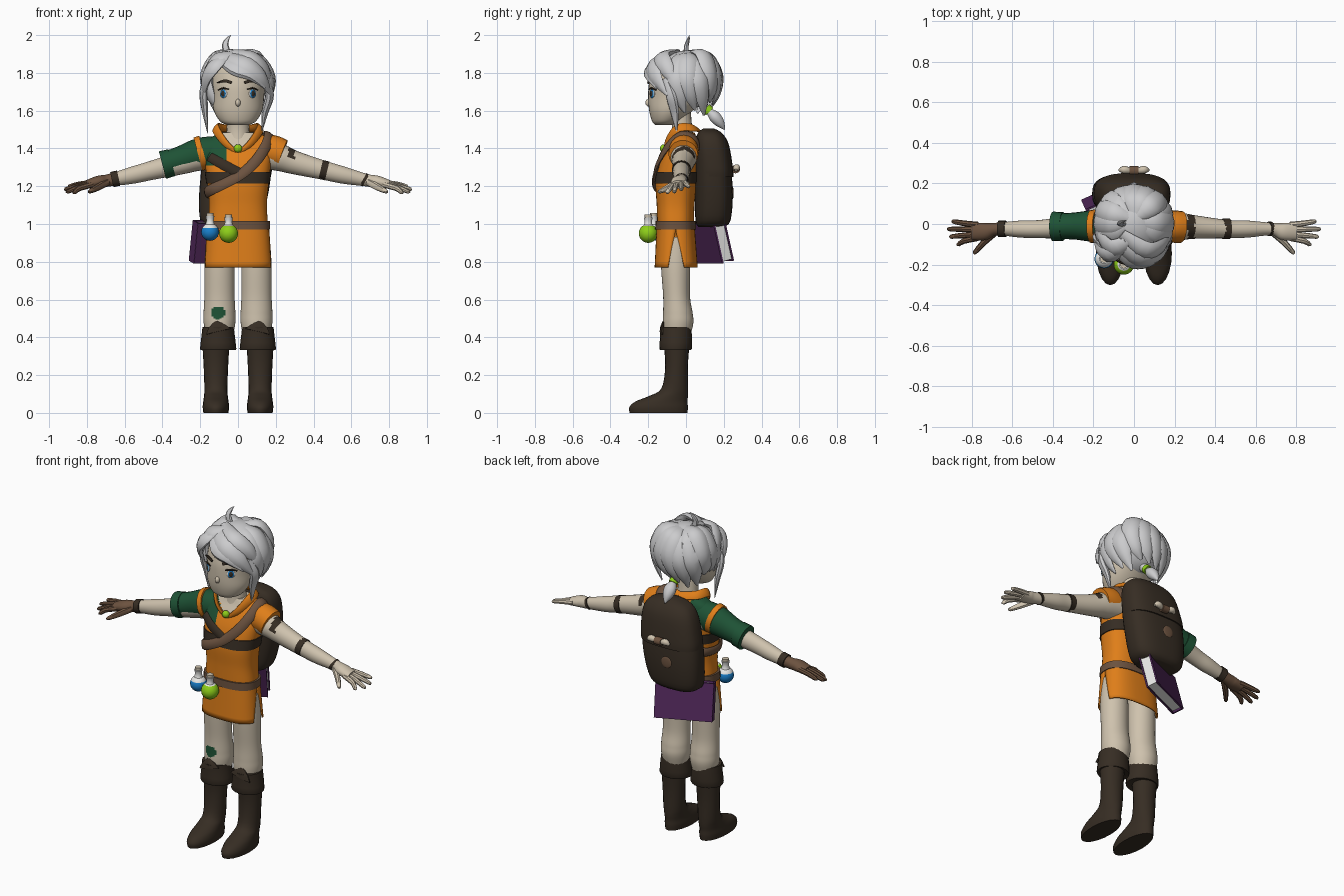
import bpy, bmesh, math, random
from mathutils import Vector as V, Euler
random.seed(4)

COL = dict(skin=(.62, .54, .42), silver=(.6, .6, .61), orange=(.74, .21, .01), green=(.013, .085, .036),
           dark_brown=(.037, .026, .017), brown=(.15, .085, .05), purple=(.08, .021, .1),
           lime=(.27, .62, .01), blue=(.01, .22, .62), white=(.8, .8, .78))
M = {}
for k, c in COL.items():
    M[k] = bpy.data.materials.new(k)
    M[k].diffuse_color = (*c, 1)


def finish(name, bm, mats, rule=None):
    """Turn a bmesh into an object; rule(face centre) picks the material slot."""
    bmesh.ops.recalc_face_normals(bm, faces=bm.faces)
    me = bpy.data.meshes.new(name)
    for f in bm.faces:
        if rule:
            f.material_index = rule(f.calc_center_median())
    bm.to_mesh(me)
    bm.free()
    for m in mats.split():
        me.materials.append(M[m])
    ob = bpy.data.objects.new(name, me)
    bpy.context.collection.objects.link(ob)
    return ob


def sup(a, p):
    c, s = math.cos(a), math.sin(a)
    return math.copysign(abs(c) ** (2 / p), c), math.copysign(abs(s) ** (2 / p), s)


def spline(pts, sub):
    P = [pts[0]] + list(pts) + [pts[-1]]
    out = []
    for i in range(1, len(P) - 2):
        for j in range(sub):
            t = j / sub
            out.append([.5 * (2 * b + (c - a) * t + (2 * a - 5 * b + 4 * c - d) * t * t + (3 * b - a - 3 * c + d) * t ** 3)
                        for a, b, c, d in zip(*P[i - 1:i + 3])])
    return out + [list(pts[-1])]


def loft(name, pts, mats, ref=(1, 0, 0), n=16, sub=4, power=2, flat=False, center=None, rule=None):
    """Skin elliptical rings (x, y, z, half-size along ref, half-size across) along a smooth path."""
    R = spline(pts, sub)
    bm = bmesh.new()
    rings = []
    for i, r in enumerate(R):
        p = V(r[:3])
        t = V((0, 0, 1)) if flat else (V(R[min(i + 1, len(R) - 1)][:3]) - V(R[max(i - 1, 0)][:3])).normalized()
        u = p - V(center) if center else V(ref)
        u = (u - t * u.dot(t)).normalized()
        v = t.cross(u)
        ring = []
        for k in range(n):
            c, s = sup(math.tau * k / n, power)
            ring.append(bm.verts.new(p + u * c * max(r[3], .001) + v * s * max(r[4], .001)))
        rings.append(ring)
    for a, b in zip(rings, rings[1:]):
        for k in range(n):
            bm.faces.new((a[k], a[(k + 1) % n], b[(k + 1) % n], b[k]))
    bm.faces.new(rings[0])
    bm.faces.new(rings[-1])
    return finish(name, bm, mats, rule)


def column(name, rows, mats, x=0, lean=0, **kw):
    """Vertical body from (z, y centre, x half, y half) rows; lean shifts x with height."""
    return loft(name, [(x + lean * (r[0] - 1), r[1], r[0], r[2], r[3]) for r in rows], mats, flat=True, **kw)


def ball(name, loc, size, mats, rot=0, rule=None):
    bm = bmesh.new()
    bmesh.ops.create_uvsphere(bm, u_segments=24, v_segments=14, radius=1)
    for v in bm.verts:
        v.co = V((v.co.x * size[0], v.co.y * size[1], v.co.z * size[2]))
    ob = finish(name, bm, mats, rule)
    ob.location, ob.rotation_euler = loc, (0, 0, rot)
    return ob


def box(name, loc, size, mat, rot):
    bm = bmesh.new()
    bmesh.ops.create_cube(bm, size=1)
    bmesh.ops.scale(bm, vec=size, verts=bm.verts)
    ob = finish(name, bm, mat)
    ob.location, ob.rotation_euler = loc, rot


# legs, boots, arms and hands, once per side
for s, side in ((-1, "right"), (1, "left")):
    column(side + "_leg", [(.38, -.05, .065, .065), (.47, -.042, .083, .08), (.53, -.043, .084, .078), (.62, -.05, .08, .071),
                           (.78, -.055, .08, .077), (.93, -.055, .07, .075)], "skin green", s * .098, n=48, sub=10,
           rule=lambda c: int(c.y < -.06 and ((c.x + .105) / .038) ** 2 + ((c.z - .53) / .034) ** 2 < 1))
    column(side + "_boot", [(0, -.145, .066, .153), (.03, -.145, .07, .155), (.06, -.13, .067, .138), (.09, -.092, .063, .102),
                            (.13, -.06, .061, .07), (.25, -.05, .065, .06), (.38, -.05, .073, .07)], "dark_brown", s * .117, n=20)
    column(side + "_boot_cuff", [(.335, -.055, .09, .078), (.34, -.055, .096, .086), (.41, -.053, .088, .084), (.455, -.055, .083, .083)],
           "dark_brown", s * .105, n=20, sub=2)
    # raised front point of the cuff
    loft(side + "_boot_cuff_point", [(s * .105, -.128, .43, .012, .07), (s * .112, -.124, .46, .01, .045), (s * .116, -.12, .485, .004, .008)],
         "dark_brown", ref=(0, 1, 0), n=10, sub=2)
    hand = "skin" if s > 0 else "brown"
    loft(side + "_arm", [(s * x, y, z, w, h) for x, y, z, w, h in (
        (.13, -.01, 1.37, .075, .075), (.22, -.012, 1.352, .07, .072), (.3, -.015, 1.325, .058, .062), (.46, -.025, 1.283, .045, .05),
        (.56, -.025, 1.258, .042, .045), (.68, -.025, 1.232, .031, .033), (.74, -.037, 1.223, .043, .032), (.8, -.037, 1.21, .042, .022))],
         "skin brown dark_brown", ref=(0, 1, 0), n=24, sub=8,
         rule=lambda c: 1 if c.x < -.655 else 2 if .265 < c.x < .3 and c.z > 1.35 else 0)
    for i, (y0, y1, x1, z1) in enumerate(((-.005, .012, .9, 1.2), (-.027, -.025, .92, 1.185), (-.05, -.062, .91, 1.172), (-.068, -.1, .875, 1.168))):
        loft(f"{side}_finger_{i}", [(s * .77, y0, 1.218 - i * .003, .016, .016), (s * .84, (y0 + y1) / 2, 1.21 - i * .007, .014, .015),
                                    (s * (x1 - .01), y1, z1, .011, .011), (s * x1, y1, z1, .004, .004)], hand, ref=(0, 1, 0), n=8, sub=2)
    loft(side + "_thumb", [(s * .69, -.045, 1.222, .02, .018), (s * .74, -.09, 1.195, .019, .016), (s * .785, -.14, 1.172, .011, .011),
                           (s * .79, -.146, 1.17, .003, .003)], hand, ref=(0, 0, 1), n=8, sub=2)

# bands round the bare arm and the wrist of the glove
for i, (x, z, r, w, m) in enumerate(((.455, 1.285, .051, .017, "dark_brown"), (.67, 1.234, .036, .007, "dark_brown"), (-.65, 1.239, .041, .018, "dark_brown"))):
    loft(f"arm_band_{i}", [(x - w, -.024, z + (.004 if x > 0 else -.004), r, r), (x + w, -.024, z - (.004 if x > 0 else -.004), r, r)], m, ref=(0, 1, 0), sub=1)

# sleeves
loft("green_sleeve", [(-.11, -.012, 1.38, .075, .085), (-.2, -.01, 1.37, .078, .086), (-.3, -.01, 1.34, .066, .073), (-.39, -.012, 1.315, .064, .066)],
     "green", ref=(0, 1, 0), n=20)
loft("green_sleeve_cuff", [(-.35, -.012, 1.325, .071, .073), (-.40, -.012, 1.312, .073, .075)], "green", ref=(0, 1, 0), n=20, sub=1)
loft("right_shoulder_edge", [(-.182, -.012, 1.378, .083, .093), (-.212, -.012, 1.37, .082, .09)], "orange", ref=(0, 1, 0), n=20, sub=1)
loft("left_cap_sleeve", [(.11, -.012, 1.385, .075, .085), (.18, -.012, 1.385, .08, .086), (.235, -.015, 1.368, .078, .08)], "orange", ref=(.0, 1, 0), n=20)


# tunic body: skin in the neckline, green undershirt on one shoulder
def tunic_rule(c):
    if c.y < 0 and c.z > 1.385 and abs(c.x) < (c.z - 1.37) * .95:
        return 1
    return 2 if c.x < -.065 and c.z > 1.31 else 0


column("tunic", [(.93, -.055, .155, .093), (1.0, -.055, .158, .097), (1.1, -.055, .153, .1), (1.22, -.053, .163, .108), (1.32, -.04, .175, .1),
                 (1.4, -.02, .182, .085), (1.45, -.01, .155, .068), (1.485, -.01, .09, .055)], "orange skin green", n=72, sub=8, power=2.5, rule=tunic_rule)

# tunic skirt: front and back panels with side slits
for s, side in ((-1, "front"), (1, "back")):
    bm = bmesh.new()
    rows = []
    for i in range(9):
        t = i / 8
        gap = math.radians(17) * max(0, (t - .2) / .8)
        row = []
        for k in range(25):
            c, sn = sup(gap + (math.pi - 2 * gap) * k / 24, 2.6)
            row.append(bm.verts.new(((.163 + .018 * t) * c, -.055 + .003 * t + s * (.1 + .014 * t) * sn, 1.0 - .23 * t)))
        rows.append(row)
    for a, b in zip(rows, rows[1:]):
        for k in range(24):
            bm.faces.new((a[k], a[k + 1], b[k + 1], b[k]))
    ob = finish(side + "_skirt_panel", bm, "orange")
    ob.modifiers.new("thick", "SOLIDIFY").thickness = .008

# collar, belt and straps
for s, side in ((-1, "right"), (1, "left")):
    loft(side + "_collar", [(s * x, y, z, .008, w) for x, y, z, w in (
        (0, -.108, 1.372, .01), (.07, -.1, 1.432, .02), (.118, -.045, 1.505, .026), (.095, .035, 1.51, .026), (0, .068, 1.495, .024))],
         "orange", center=(0, 0, 1.43), n=10, sub=5)
column("belt", [(.97, -.055, .17, .108), (1.015, -.055, .169, .107)], "brown", n=40, sub=1, power=2.5)
column("chest_strap", [(1.215, -.053, .168, .114), (1.275, -.046, .176, .111)], "dark_brown", n=40, sub=1, power=2.5)
loft("short_strap", [(-.15, -.105, 1.355, .01, .025), (-.08, -.142, 1.315, .01, .027), (.03, -.16, 1.26, .01, .025)], "dark_brown", center=(0, -.05, 1.25), n=8)
loft("shoulder_strap", [(x, y, z, .011, .029) for x, y, z in (
    (.12, .07, 1.40), (.15, .045, 1.455), (.165, -.02, 1.475), (.15, -.09, 1.42), (.1, -.14, 1.34), (.02, -.163, 1.265), (-.08, -.162, 1.21),
    (-.145, -.13, 1.18), (-.168, -.06, 1.165), (-.14, .03, 1.17), (-.06, .06, 1.2))], "brown", center=(0, -.05, 1.2), n=8)
ball("pendant", (0, -.118, 1.4), (.022, .02, .022), "lime")

# neck, head and face
column("neck", [(1.42, -.018, .068, .066), (1.5, -.02, .06, .054), (1.6, -.03, .06, .055)], "skin", n=20)
column("head", [(1.525, -.115, .06, .048), (1.545, -.105, .096, .075), (1.6, -.08, .128, .115), (1.67, -.05, .138, .15), (1.75, -.04, .143, .155),
                (1.83, -.03, .125, .135), (1.88, -.02, .06, .07)], "skin", n=36, sub=5)
ball("nose", (0, -.197, 1.642), (.014, .018, .02), "skin")
for s, side in ((-1, "right"), (1, "left")):
    for part, m, d, w, h in (("white", "white", .003, .023, .023), ("iris", "blue", .006, .018, .023), ("pupil", "dark_brown", .009, .012, .017)):
        ball(f"{side}_eye_{part}", (s * (.076 + d * .4), -.177 - d * .6, 1.69), (w, .005, h), m, s * .62)
    loft(side + "_lash", [(s * .05, -.197, 1.713, .004, .004), (s * .078, -.185, 1.719, .004, .006), (s * .105, -.158, 1.71, .004, .003)], "dark_brown", ref=(0, 1, 0), n=6)
    loft(side + "_brow", [(s * .035, -.201, 1.748, .005, .009), (s * .07, -.187, 1.758, .005, .009), (s * .11, -.155, 1.748, .005, .003)], "dark_brown", ref=(0, 1, 0), n=6)


# hair: cap, crown locks, fringe, side locks, ponytail
def lock(name, pts, thick, width):
    taper = (.55, 1, .8, .1) if len(pts) == 4 else (.55, 1, 1, .75, .12)
    loft(name, [(*p, thick * f, width * f) for p, f in zip(pts, taper)], "silver", center=(0, 0, 1.72), n=8, sub=4)


ball("hair_cap", (0, .01, 1.765), (.166, .168, .155), "silver")
for i in range(11):
    a = math.radians(-22 + 22.4 * i)
    c, s = math.cos(a), math.sin(a)
    j = random.uniform(-.02, .02)
    a2 = a + .35
    lock(f"crown_lock_{i}", [(.02 * c, .02 + .02 * s, 1.9), (.115 * c, .01 + .112 * s, 1.878 + j), (.175 * c, .005 + .168 * s, 1.785 + j),
                             (.168 * math.cos(a + .15), .167 * math.sin(a + .15), 1.69 + j), (.13 * math.cos(a2), .14 * math.sin(a2), 1.61 + 2 * j)],
         random.uniform(.022, .03), .054)
fringe = (((-.09, -.09, 1.89), (.03, -.172, 1.85), (.12, -.162, 1.78), (.175, -.1, 1.68)),
          ((-.1, -.1, 1.875), (-.02, -.187, 1.82), (.07, -.195, 1.785), (.145, -.155, 1.715)),
          ((-.04, -.08, 1.905), (-.12, -.152, 1.84), (-.17, -.125, 1.765), (-.185, -.07, 1.66)),
          ((-.06, -.05, 1.91), (.06, -.13, 1.885), (.145, -.1, 1.82), (.182, -.04, 1.7)),
          ((0, -.07, 1.905), (-.1, -.12, 1.875), (-.16, -.07, 1.81), (-.19, -.03, 1.68)))
for i, p in enumerate(fringe):
    lock(f"fringe_{i}", p, .024, (.055, .035, .045, .05, .05)[i])
lock("right_side_lock", ((-.155, -.11, 1.79), (-.182, -.08, 1.7), (-.175, -.055, 1.6), (-.16, -.05, 1.48)), .02, .03)
lock("left_side_lock", ((.15, -.11, 1.77), (.168, -.08, 1.68), (.143, -.06, 1.59), (.127, -.05, 1.49)), .02, .03)
loft("ahoge_tuft", [(-.045, 0, 1.88, .014, .02), (-.067, .002, 1.94, .012, .018), (-.058, .012, 1.975, .008, .011), (-.038, .018, 2, .001, .001)],
     "silver", ref=(0, 1, 0), n=8)
loft("ponytail", [(0, .09, 1.63, .03, .03), (0, .115, 1.605, .016, .016), (0, .15, 1.57, .036, .032), (0, .18, 1.535, .028, .026), (0, .205, 1.5, .003, .003)],
     "silver", n=10)
loft("hair_tie", [(0, .105, 1.615, .027, .027), (0, .125, 1.595, .027, .027)], "lime", sub=1)

# leaning backpack with flap, toggle and patch
pack = [(.985, .135, .115, .07), (1.02, .143, .16, .093), (1.15, .148, .182, .1), (1.3, .143, .184, .095), (1.42, .132, .165, .085),
        (1.48, .122, .125, .06), (1.505, .115, .05, .025)]
column("backpack", pack, "dark_brown", -.042, .12, n=36, power=2.7)
column("backpack_flap", [(z, y + .006, w * 1.01, d + .004) for z, y, w, d in [(1.25, .145, .184, .096)] + pack[3:]], "dark_brown", -.042, .12, n=36, power=2.7)
for s in (-1, 1):
    loft(f"toggle_{s}", [(s * .018, .262, 1.29, .014, .014), (s * .05, .268, 1.298, .019, .019), (s * .072, .265, 1.285, .008, .008)], "skin", ref=(0, 1, 0), n=10)
loft("toggle_cord", [(-.022, .262, 1.29, .024, .022), (.022, .262, 1.29, .024, .022)], "brown", ref=(0, 1, 0), sub=1)
ball("backpack_patch", (-.04, .247, 1.165), (.034, .005, .034), "brown")

# book hanging behind the belt: two covers, spine and pages
tilt = Euler((.24, 0, .42))
for nm, off, size in (("front_cover", (0, -.031, 0), (.33, .009, .22)), ("back_cover", (0, .031, 0), (.33, .009, .22)),
                      ("pages", (.003, 0, 0), (.31, .056, .2)), ("spine", (-.161, 0, 0), (.01, .068, .22))):
    box("book_" + nm, V((-.085, .132, .905)) + tilt.to_matrix() @ V(off), size, "white" if nm == "pages" else "purple", tilt)

# belt flasks
for nm, x, y, z, r, m in (("blue", -.148, -.172, .958, .047, "blue"), ("green", -.05, -.2, .95, .05, "lime")):
    ball(nm + "_flask", (x, y, z), (r, r, r), m + " white", rule=lambda c, k=(.021 if m == "blue" else .04): int(c.z > k))
    column(nm + "_flask_neck", [(z + .035, y, .026, .026), (z + .06, y, .019, .019), (z + .085, y, .024, .024)], "white", x, sub=2)
    column(nm + "_flask_cork", [(z + .08, y, .018, .018), (z + .1, y, .019, .019)], "skin", x, sub=1)

# smooth shading with sharp creases kept
for ob in bpy.data.objects:
    ob.select_set(True)
    bpy.context.view_layer.objects.active = ob
bpy.ops.object.shade_smooth_by_angle(angle=math.radians(40))
